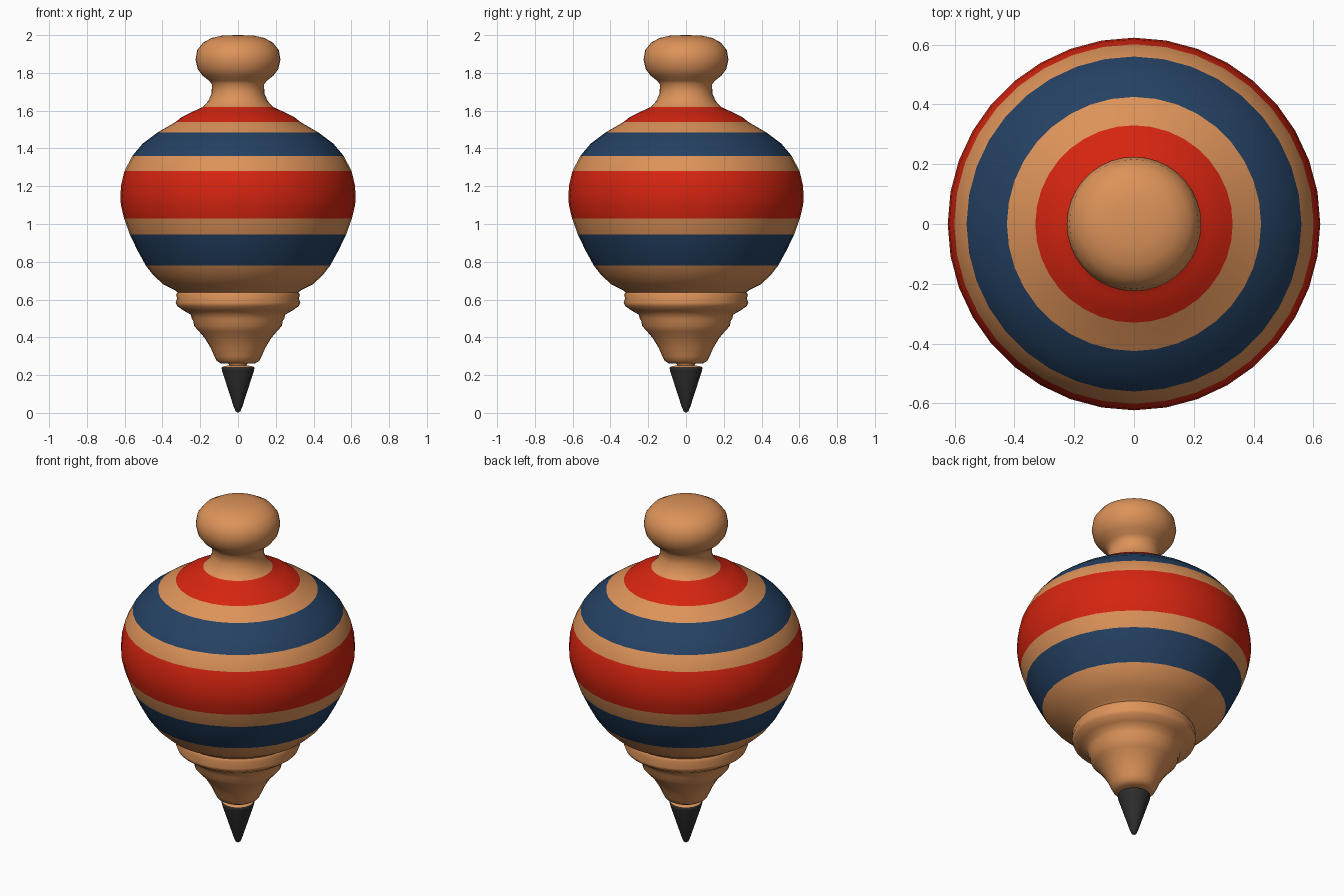
import bpy, bmesh, math
from mathutils import Vector

if "Cube" in bpy.data.objects:
    bpy.data.objects.remove(bpy.data.objects["Cube"])


def material(name, rgb):
    m = bpy.data.materials.new(name)
    m.diffuse_color = (*rgb, 1)
    m.use_nodes = True
    m.node_tree.nodes["Principled BSDF"].inputs["Base Color"].default_value = m.diffuse_color
    return m


wood = material("wood", (0.72, 0.29, 0.10))
red = material("red_paint", (0.67, 0.018, 0.005))
blue = material("blue_paint", (0.018, 0.053, 0.125))
black = material("black_tip", (0.026, 0.026, 0.026))

# painted bands: low z, high z, material slot
BANDS = [(0.78, 0.945, 2), (1.03, 1.28, 1), (1.36, 1.485, 2), (1.54, 1.62, 1)]


def lathe(name, profile, mats, slot_rule, angle, sides=36):
    """Spin an (r, z) profile, listed bottom to top, about the z axis."""
    bm = bmesh.new()
    rings = []
    for r, z in profile:
        if r == 0:
            rings.append([bm.verts.new((0, 0, z))] * sides)
        else:
            rings.append([bm.verts.new((r * math.cos(a), r * math.sin(a), z))
                          for a in (2 * math.pi * i / sides for i in range(sides))])
    for k, (lo, hi) in enumerate(zip(rings, rings[1:])):
        slot = slot_rule((profile[k][1] + profile[k + 1][1]) / 2)
        for i in range(sides):
            j = (i + 1) % sides
            quad = list(dict.fromkeys((lo[i], lo[j], hi[j], hi[i])))
            bm.faces.new(quad).material_index = slot
    bmesh.ops.recalc_face_normals(bm, faces=bm.faces)
    me = bpy.data.meshes.new(name)
    bm.to_mesh(me)
    bm.free()
    for m in mats:
        me.materials.append(m)
    ob = bpy.data.objects.new(name, me)
    bpy.context.collection.objects.link(ob)
    bpy.ops.object.select_all(action='DESELECT')
    ob.select_set(True)
    bpy.context.view_layer.objects.active = ob
    bpy.ops.object.shade_smooth_by_angle(angle=math.radians(angle))
    return ob


def band_slot(z):
    return next((s for lo, hi, s in BANDS if lo < z < hi), 0)


# turned body: foot, steps, bulb, neck and knob
body = [
    (0, 0.25), (0.045, 0.25), (0.05, 0.262), (0.09, 0.262), (0.112, 0.275), (0.125, 0.30),
    (0.145, 0.345), (0.175, 0.395), (0.205, 0.43), (0.232, 0.46), (0.236, 0.485),
    (0.245, 0.50), (0.25, 0.52), (0.285, 0.54), (0.322, 0.565),
    (0.33, 0.585), (0.322, 0.605), (0.328, 0.625), (0.32, 0.638), (0.335, 0.65),
    (0.395, 0.68), (0.45, 0.73), (0.488, 0.78), (0.532, 0.86), (0.573, 0.945),
    (0.603, 1.03), (0.62, 1.10), (0.623, 1.15), (0.618, 1.21), (0.601, 1.28),
    (0.56, 1.36), (0.505, 1.425), (0.425, 1.485), (0.33, 1.54), (0.30, 1.565),
    (0.25, 1.59), (0.185, 1.62), (0.158, 1.65), (0.14, 1.69), (0.138, 1.74),
    (0.155, 1.76), (0.187, 1.785), (0.213, 1.82), (0.225, 1.87), (0.216, 1.92),
    (0.185, 1.96), (0.14, 1.985), (0.08, 1.998), (0, 2.0)]
lathe("turned_body", body, [wood, red, blue], band_slot, 60)

# spinning tip with a bare wooden top
tip = [(0, 0), (0.012, 0.008), (0.022, 0.03), (0.085, 0.225), (0.087, 0.238),
       (0.083, 0.244), (0.06, 0.25), (0, 0.25)]
lathe("spinning_tip", tip, [wood, black], lambda z: 1 if z < 0.243 else 0, 60)
